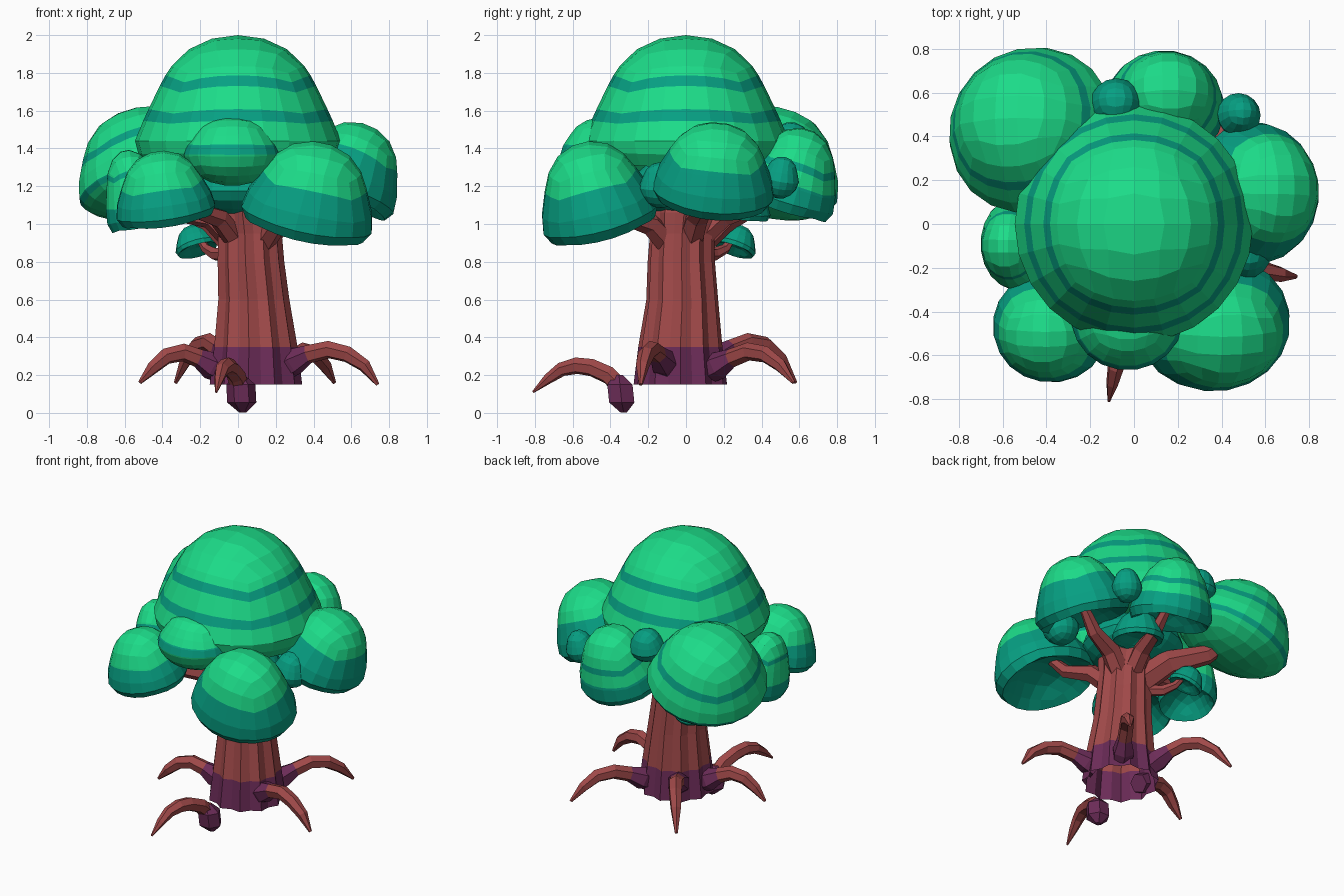
import bpy, bmesh, math
from mathutils import Vector

if "Cube" in bpy.data.objects:
    bpy.data.objects.remove(bpy.data.objects["Cube"])


def material(name, srgb):
    m = bpy.data.materials.new(name)
    m.diffuse_color = [((c / 255 + 0.055) / 1.055) ** 2.4 for c in srgb] + [1]
    m.use_nodes = True
    m.node_tree.nodes["Principled BSDF"].inputs["Base Color"].default_value = m.diffuse_color
    return m


GREEN = material("leaf green", (28, 220, 137))
TEAL = material("leaf teal", (6, 160, 131))
BARK = material("red bark", (160, 73, 73))
PURPLE = material("purple root base", (108, 44, 88))


def finish(name, bm, mats):
    bmesh.ops.recalc_face_normals(bm, faces=bm.faces)
    me = bpy.data.meshes.new(name)
    bm.to_mesh(me)
    bm.free()
    for m in mats:
        me.materials.append(m)
    ob = bpy.data.objects.new(name, me)
    bpy.context.collection.objects.link(ob)
    return ob


def leaf_cap(name, loc, size, tilt=0, bands=(), cuts=4, under=None):
    """Cap from a cube sphere; bands are (low, high) teal ranges of local height.
    under is the depth of a round underside, None makes it hollow."""
    bm = bmesh.new()
    bmesh.ops.create_cube(bm, size=2)
    bmesh.ops.subdivide_edges(bm, edges=bm.edges, cuts=cuts, use_grid_fill=True)
    # cut the bands along the cube rows, so that they dip at the corners
    rows = [(math.asin(max(a, -1)) * 4 / math.pi, math.asin(min(b, 1)) * 4 / math.pi) for a, b in bands]
    for c in {c for row in rows for c in row if -1 < c < 1}:
        bmesh.ops.bisect_plane(bm, geom=bm.verts[:] + bm.edges[:] + bm.faces[:], dist=0.01,
                               plane_co=(0, 0, c), plane_no=(0, 0, 1))
    for f in bm.faces:
        m = f.calc_center_median()
        c = 2 if m.z > 0.999 else m.z
        f.material_index = int(any(a < c < b or (b >= 2 and c >= 2) for a, b in rows))
    for v in bm.verts:
        n = Vector([math.tan(c * math.pi / 4) for c in v.co]).normalized()
        # soften the dip of the rows
        lat = v.co.z if abs(v.co.z) < 0.999 else math.copysign(2 - max(abs(v.co.x), abs(v.co.y)), v.co.z)
        nz = 0.5 * n.z + 0.5 * math.sin(lat * math.pi / 4)
        h = math.hypot(n.x, n.y)
        k = math.sqrt(max(1 - nz * nz, 0)) / h if h > 1e-6 else 0
        r = k * (1 - 0.11 * math.sin(math.pi * max(nz, 0)))
        if nz > 0:
            z = nz
        elif under is not None:
            z = nz * under
        elif nz > -0.5:
            z = 0.5 * nz
        else:
            z = -0.25 + (-0.5 - nz) * 0.75
        v.co = Vector((n.x * r, n.y * r, z))
    # size, then lean outward from the trunk
    out = Vector((loc[0], loc[1], 0)).normalized()
    a = math.radians(tilt)
    q = Vector((0, 0, 1)).rotation_difference(out * math.sin(a) + Vector((0, 0, math.cos(a))))
    for v in bm.verts:
        v.co = q @ Vector([c * s for c, s in zip(v.co, size)]) + Vector(loc)
    finish(name, bm, (GREEN, TEAL))


def tube(name, path, radii, sides=6, purple_rings=0, flute=0.0, level=False, closed=True):
    """Tapered tube through path; the first purple_rings segments are purple."""
    bm = bmesh.new()
    pts = [Vector(p) for p in path]
    rings = []
    for i, p in enumerate(pts):
        d = (pts[min(i + 1, len(pts) - 1)] - pts[max(i - 1, 0)]).normalized()
        q = Vector((0, 0, 1)).rotation_difference(Vector((0, 0, 1)) if level else d)
        ring = []
        for k in range(sides):
            a = 2 * math.pi * k / sides
            r = radii[i] * (1 - flute * (k % 2))
            ring.append(bm.verts.new(p + q @ Vector((r * math.cos(a), r * math.sin(a), 0))))
        rings.append(ring)
    for i in range(len(rings) - 1):
        for k in range(sides):
            j = (k + 1) % sides
            f = bm.faces.new((rings[i][k], rings[i][j], rings[i + 1][j], rings[i + 1][k]))
            f.material_index = int(i < purple_rings)
    if closed:
        bm.faces.new(rings[0]).material_index = int(purple_rings > 0)
    bm.faces.new(rings[-1])
    finish(name, bm, (BARK, PURPLE))


# crown
leaf_cap("crown_top", (0, 0, 1.44), (0.545, 0.545, 0.56), 0, [(0.19, 0.3), (0.52, 0.62)], 5)
low = -1
leaf_cap("crown_back_left", (-0.475, 0.435, 1.26), (0.395, 0.395, 0.365), 24,
         [(-0.3, -0.12), (0.36, 0.49)], 4, 0.55)
leaf_cap("crown_back", (0.14, 0.54, 1.16), (0.28, 0.265, 0.36), 18, [(low, 0.2), (0.42, 0.53)])
leaf_cap("crown_right", (0.56, 0.145, 1.2), (0.305, 0.33, 0.35), 24, [(low, 0.52)])
leaf_cap("crown_front_right", (0.37, -0.46, 1.06), (0.36, 0.32, 0.385), 19, [(low, 0.48)])
leaf_cap("crown_front_left", (-0.385, -0.475, 1.09), (0.27, 0.26, 0.3), 13, [(low, 0.42)])
leaf_cap("crown_left", (-0.53, -0.09, 1.06), (0.175, 0.22, 0.34), 12, [(low, 0.15), (0.6, 0.68)])
leaf_cap("crown_front", (-0.03, -0.42, 1.385), (0.26, 0.25, 0.185), 0, [(-0.1, 0.2)], 4, 1)

# small teal tufts
for i, (x, y, z, r, h, tilt, under) in enumerate([
        (-0.08, 0.55, 1.42, 0.12, 0.12, 15, 0.8), (0.48, 0.5, 1.24, 0.1, 0.12, 15, 0.9),
        (-0.22, 0.26, 0.88, 0.115, 0.12, 25, None), (0.2, 0.28, 1.07, 0.17, 0.17, 10, None),
        (0.51, -0.13, 1.2, 0.12, 0.13, 10, 0.9)]):
    leaf_cap(f"leaf_tuft_{i + 1}", (x, y, z), (r, r, h), tilt, [(low, 1)], 3, under)
leaf_cap("crown_core", (0.01, 0.0, 1.2), (0.33, 0.33, 0.17), 0, [(low, 1)], 4, 1)

# trunk: fluted, open below, purple near the ground
tube("trunk",
     [(0.09, -0.03, 0.15), (0.09, -0.03, 0.35), (0.08, -0.02, 0.6), (0.065, -0.025, 0.8),
      (0.06, -0.02, 0.95), (0.05, -0.01, 1.06), (0.04, 0, 1.25)],
     [0.25, 0.225, 0.192, 0.18, 0.172, 0.19, 0.12], 22, 1, 0.11, True, False)

# roots: thick purple knuckle, arch, pointed tip
ROOT_R = [0.065, 0.075, 0.05, 0.048, 0.045, 0.036, 0.01]
roots = {
    "root_right": [(0.23, -0.1, 0.23), (0.29, -0.12, 0.27), (0.37, -0.15, 0.31),
                   (0.48, -0.18, 0.335), (0.58, -0.21, 0.31), (0.67, -0.23, 0.25), (0.74, -0.24, 0.15)],
    "root_left": [(-0.08, -0.05, 0.22), (-0.14, -0.06, 0.25), (-0.21, -0.08, 0.29),
                  (-0.29, -0.1, 0.32), (-0.38, -0.12, 0.3), (-0.45, -0.14, 0.24), (-0.52, -0.15, 0.16)],
    "root_back_left": [(-0.03, 0.12, 0.25), (-0.06, 0.17, 0.29), (-0.1, 0.24, 0.34),
                       (-0.15, 0.33, 0.375), (-0.21, 0.42, 0.36), (-0.27, 0.5, 0.29), (-0.33, 0.58, 0.16)],
    "root_back_right": [(0.2, 0.12, 0.22), (0.23, 0.17, 0.25), (0.28, 0.24, 0.29),
                        (0.34, 0.33, 0.325), (0.41, 0.42, 0.31), (0.46, 0.5, 0.25), (0.51, 0.57, 0.16)],
}
for name, path in roots.items():
    tube(name, path, ROOT_R, 6, 2)
# detached front root with a low purple knuckle
tube("root_front",
     [(0.01, -0.34, 0.13), (-0.01, -0.41, 0.2), (-0.04, -0.5, 0.24), (-0.06, -0.58, 0.25),
      (-0.085, -0.66, 0.23), (-0.1, -0.73, 0.18), (-0.115, -0.81, 0.11)],
     [0.05, 0.05, 0.048, 0.045, 0.038, 0.028, 0.006])
tube("root_front_knuckle",
     [(0.025, -0.33, 0.003), (0.02, -0.34, 0.055), (0.015, -0.35, 0.15), (0.01, -0.355, 0.2)],
     [0.02, 0.077, 0.077, 0.025], 6, 3, 0, True)

# branches from the trunk top up into each cap
branches = {
    "branch_back_left": ([(0, 0.05, 0.9), (-0.13, 0.19, 1.03), (-0.33, 0.34, 1.1), (-0.45, 0.44, 1.22)], 0.085),
    "branch_back": ([(0.08, 0.05, 0.9), (0.1, 0.2, 1.04), (0.13, 0.38, 1.1), (0.14, 0.5, 1.2)], 0.06),
    "branch_right": ([(0.12, 0.02, 0.9), (0.25, 0.06, 1.04), (0.42, 0.1, 1.1), (0.54, 0.14, 1.22)], 0.065),
    "branch_front_right": ([(0.12, -0.08, 0.88), (0.2, -0.19, 1.0), (0.3, -0.33, 1.04), (0.36, -0.42, 1.15)], 0.06),
    "branch_front_left": ([(0, -0.08, 0.9), (-0.1, -0.19, 1.03), (-0.25, -0.33, 1.08), (-0.35, -0.42, 1.18)], 0.055),
    "branch_left": ([(-0.02, -0.02, 0.9), (-0.15, -0.05, 1.03), (-0.35, -0.07, 1.06), (-0.5, -0.09, 1.15)], 0.055),
    "twig_back_left": ([(-0.03, 0.07, 0.84), (-0.12, 0.15, 0.84), (-0.17, 0.21, 0.87), (-0.21, 0.25, 0.93)], 0.035),
}
for name, (path, r) in branches.items():
    tube(name, path, [r * 1.1, r, r * 0.75, r * 0.5], 6)
